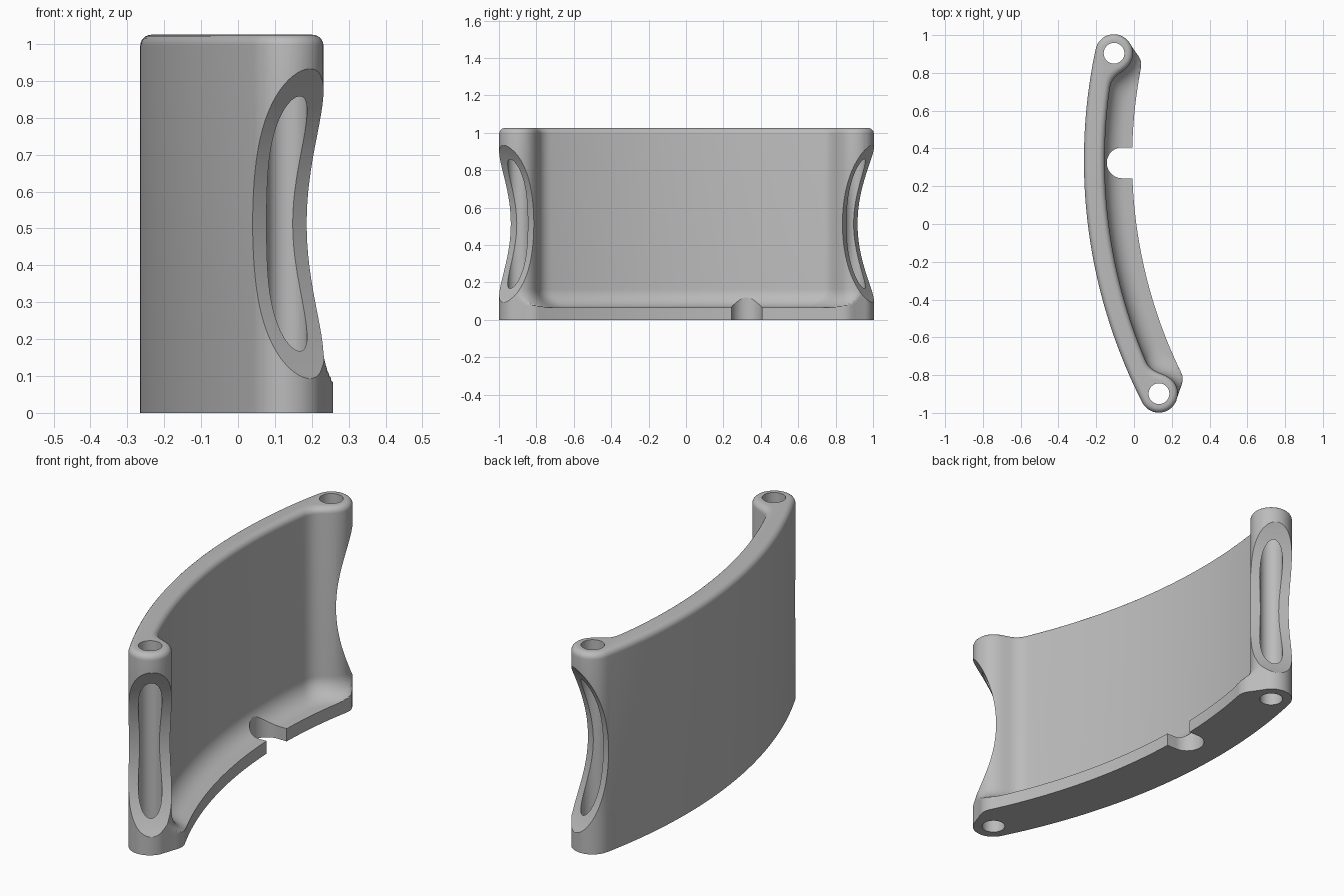
import bpy, bmesh, math
from mathutils import Vector, Matrix

if "Cube" in bpy.data.objects:
    bpy.data.objects.remove(bpy.data.objects["Cube"], do_unlink=True)

# Main dimensions
RADIUS = 2.82                 # outer face of the curved wall
CENTRE = Vector((RADIUS - 0.265, 0.338))
BOSS_R, HOLE_R, WALL = 0.1, 0.055, 0.11
MID_R = RADIUS - BOSS_R
ANGLE_TOP, ANGLE_BOTTOM = 0.2096, -0.4718
LENGTH = (ANGLE_TOP - ANGLE_BOTTOM) * MID_R
HEIGHT, SHELF_Z, SHELF_DEPTH = 1.025, 0.065, 0.255
FILLET, TOP_ROUND, BLEND = 0.1, 0.03, 0.09


def bend(s, t):
    """Length s along the wall and depth t behind its outer face, to x and y."""
    a = ANGLE_TOP - s / MID_R
    return CENTRE + (RADIUS - t) * Vector((-math.cos(a), math.sin(a)))


def column(e, t):
    """Distance from the wall blended into its boss; e is length from the end."""
    boss = math.hypot(e, t - BOSS_R) - BOSS_R
    if e < 0:
        return boss
    wall = t - WALL
    h = max(BLEND - abs(wall - boss), 0) / BLEND
    return min(wall, boss) - h * h * BLEND / 4


def shelf(e, t):
    """Distance from the shelf with its rounded end corner."""
    a, b = Vector((0, BOSS_R)), Vector((0.05, 0.165))
    p = Vector((e, t))
    h = min(max((p - a).dot(b - a) / (b - a).length_squared, 0), 1)
    d = (p - a.lerp(b, h)).length - (BOSS_R - 0.01 * h)
    return min(d, t - SHELF_DEPTH) if e >= 0.05 else d


def march(e, t, de, dt, lo, f):
    """Find where a ray leaves the column grown by f and kept on the shelf."""
    hi = 0.4
    for _ in range(30):
        m = (lo + hi) / 2
        p = (e + de * m, t + dt * m)
        if max(column(*p) - f, shelf(*p)) < 0:
            lo = m
        else:
            hi = m
    return e + de * lo, t + dt * lo


def outline(f):
    n, fan_n = 160, 28
    spread = [LENGTH * (i / n - 0.9 * math.sin(2 * math.pi * i / n) / (2 * math.pi))
              for i in range(n + 1)]
    outer = [(LENGTH * i / 64, max(0, -f)) for i in range(65)]
    fan = []
    for i in range(1, fan_n):
        a = math.pi * i / fan_n
        fan.append(march(0, BOSS_R, -math.sin(a), -math.cos(a), 0, f))
    inner = []
    for s in spread:
        e = min(s, LENGTH - s)
        inner.append((s, march(e, 0, 0, 1, 0.05, f)[1]))
    pts = outer + [(LENGTH - e, t) for e, t in fan] + inner[::-1] + fan[::-1]
    return [bend(s, t) for s, t in pts]


# Levels from floor to rim: shelf, cove fillet, wall, rounded rim
levels = [(0, 1), (SHELF_Z, 1)]
for i in range(11):
    a = math.pi / 2 * i / 10
    levels.append((SHELF_Z + FILLET * (1 - math.cos(a)), FILLET * (1 - math.sin(a))))
for i in range(7):
    a = math.pi / 2 * i / 6
    levels.append((HEIGHT - TOP_ROUND * (1 - math.sin(a)), -TOP_ROUND * (1 - math.cos(a))))

bm = bmesh.new()
rings = [[bm.verts.new((p.x, p.y, z)) for p in outline(f)] for z, f in levels]
for low, high in zip(rings, rings[1:]):
    for i in range(len(low)):
        j = (i + 1) % len(low)
        bm.faces.new((low[i], low[j], high[j], high[i]))
bm.faces.new(rings[0][::-1])
bm.faces.new(rings[-1])
bmesh.ops.remove_doubles(bm, verts=bm.verts, dist=0.0001)
bmesh.ops.recalc_face_normals(bm, faces=bm.faces)
mesh = bpy.data.meshes.new("curved_panel")
bm.to_mesh(mesh)
bm.free()
panel = bpy.data.objects.new("curved_panel", mesh)
bpy.context.collection.objects.link(panel)

grey = bpy.data.materials.new("plain_grey")
grey.use_nodes = True
colour = (0.5, 0.5, 0.5, 1)
grey.diffuse_color = colour
grey.node_tree.nodes["Principled BSDF"].inputs["Base Color"].default_value = colour
mesh.materials.append(grey)

cutters = []


def cylinder(name, radius, depth, matrix, sides):
    cm = bmesh.new()
    bmesh.ops.create_cone(cm, cap_ends=True, segments=sides, radius1=radius,
                          radius2=radius, depth=depth, matrix=matrix)
    return add_cutter(name, cm)


def add_cutter(name, cm):
    me = bpy.data.meshes.new(name)
    cm.to_mesh(me)
    cm.free()
    me.materials.append(grey)
    ob = bpy.data.objects.new(name, me)
    bpy.context.collection.objects.link(ob)
    ob.hide_render = True
    cutters.append(ob)
    return ob


# Screw holes and scooped ends
for name, s, side in (("back", 0, 1), ("front", LENGTH, -1)):
    c = bend(s, BOSS_R)
    cylinder(name + "_hole_cutter", HOLE_R, 3,
             Matrix.Translation((c.x, c.y, 0.5)), 40)
    inward = (CENTRE - c).normalized()
    along = Vector((-inward.y, inward.x)) * side
    tilt = math.radians(13)
    n = along * math.cos(tilt) + inward * math.sin(tilt)
    axis = c + n * 0.715
    turn = Vector((-n.y, n.x, 0)).to_track_quat('Z', 'Y').to_matrix().to_4x4()
    cylinder(name + "_scoop_cutter", 0.745, 0.8,
             Matrix.Translation((axis.x, axis.y, 0.513)) @ turn, 160)

# Round-ended notch through the shelf
NOTCH_Y, NOTCH_R, NOTCH_X = 0.324, 0.082, -0.062
cm = bmesh.new()
notch = [(0.3, NOTCH_Y + NOTCH_R)]
for i in range(25):
    a = math.pi / 2 + math.pi * i / 24
    notch.append((NOTCH_X + NOTCH_R * math.cos(a), NOTCH_Y + NOTCH_R * math.sin(a)))
notch.append((0.3, NOTCH_Y - NOTCH_R))
face = cm.faces.new([cm.verts.new((x, y, -0.1)) for x, y in notch])
ext = bmesh.ops.extrude_face_region(cm, geom=[face])
bmesh.ops.translate(cm, vec=(0, 0, 0.5),
                    verts=[v for v in ext["geom"] if isinstance(v, bmesh.types.BMVert)])
bmesh.ops.recalc_face_normals(cm, faces=cm.faces)
add_cutter("notch_cutter", cm)

# Apply the cuts and drop the cutters
bpy.context.view_layer.objects.active = panel
panel.select_set(True)
for ob in cutters:
    mod = panel.modifiers.new(ob.name, 'BOOLEAN')
    mod.operation = 'DIFFERENCE'
    mod.solver = 'EXACT'
    mod.object = ob
    bpy.ops.object.modifier_apply(modifier=mod.name)
for ob in cutters:
    bpy.data.objects.remove(ob, do_unlink=True)
bpy.ops.object.shade_smooth_by_angle(angle=math.radians(30))
